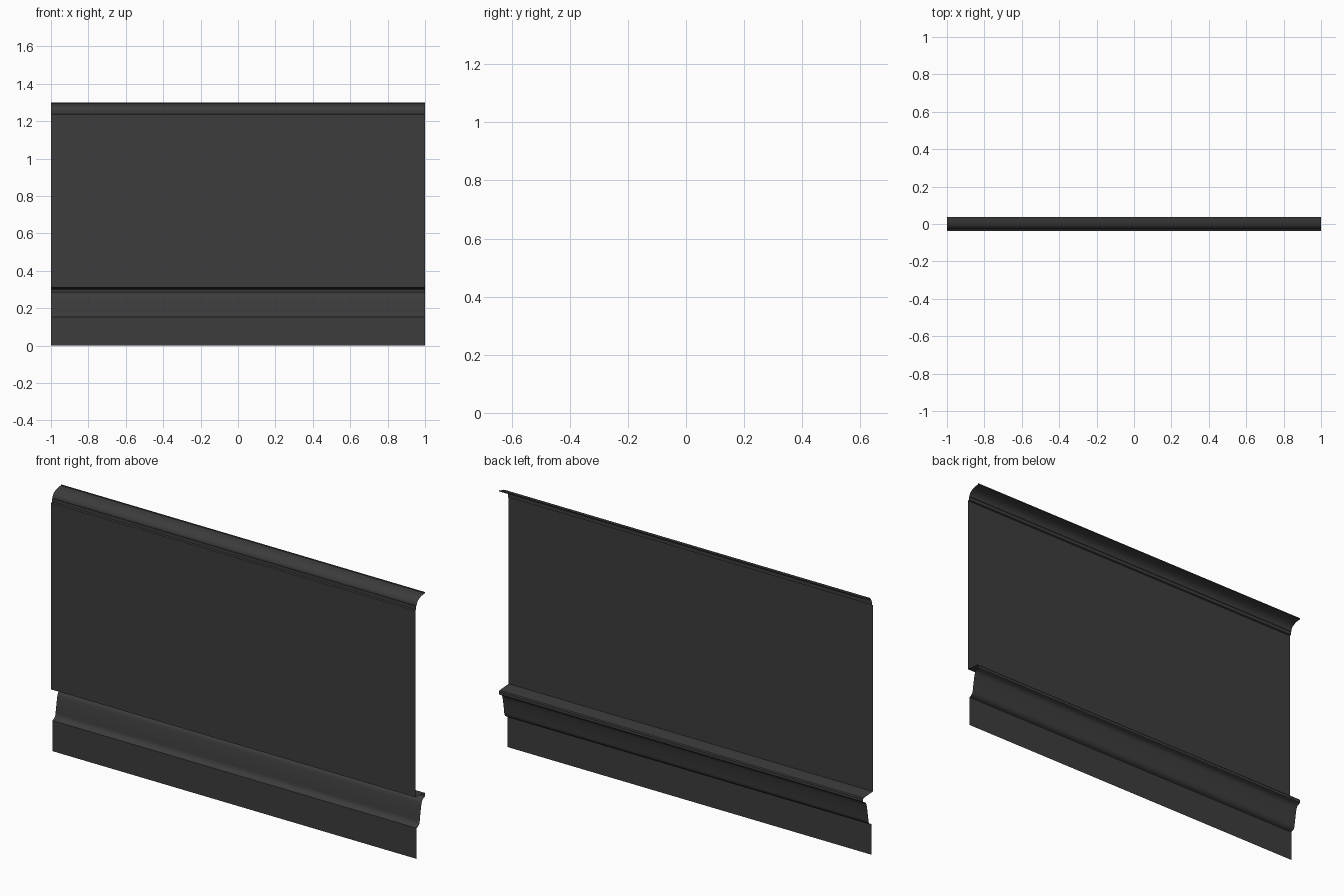
import bpy, bmesh, math

if "Cube" in bpy.data.objects:
    bpy.data.objects.remove(bpy.data.objects["Cube"])

mat = bpy.data.materials.new("dark_grey")
mat.diffuse_color = (0.045, 0.045, 0.045, 1)
mat.use_nodes = True
mat.node_tree.nodes["Principled BSDF"].inputs["Base Color"].default_value = mat.diffuse_color


def arc(cy, cz, ry, rz, a0, a1, n=6):
    """Elliptical arc in the y-z plane, angles in degrees."""
    return [(cy + ry * math.cos(math.radians(a0 + (a1 - a0) * i / n)),
             cz + rz * math.sin(math.radians(a0 + (a1 - a0) * i / n)))
            for i in range(n + 1)]


def strip(name, profile):
    """Open sheet: sweep a (y, z) profile along x, visible side facing +y."""
    bm = bmesh.new()
    left = [bm.verts.new((-1, y, z)) for y, z in profile]
    right = [bm.verts.new((1, y, z)) for y, z in profile]
    for i in range(len(profile) - 1):
        bm.faces.new((right[i], left[i], left[i + 1], right[i + 1]))
    me = bpy.data.meshes.new(name)
    bm.to_mesh(me)
    bm.free()
    me.materials.append(mat)
    ob = bpy.data.objects.new(name, me)
    bpy.context.collection.objects.link(ob)
    bpy.context.view_layer.objects.active = ob
    ob.select_set(True)
    bpy.ops.object.shade_smooth_by_angle(angle=math.radians(35))
    ob.select_set(False)


WALL, OUT = -0.037, 0.038

# Flat board at the floor
strip("baseboard", [(-0.027, 0), (-0.027, 0.152)])

# Ogee moulding with a small ledge back to the wall
strip("base_moulding",
      [(-0.027, 0.152)]
      + arc(-0.022, 0.185, 0.02, 0.03, -70, 0)
      + [(0.006, 0.235)]
      + arc(0.034, 0.25, 0.024, 0.032, 165, 95)
      + [(OUT, 0.286), (OUT, 0.3), (0.034, 0.305), (WALL, 0.31)])

# Wall panel
strip("wall_panel", [(WALL, 0.31), (WALL, 1.236)])

# Crown: small bead, cove and top lip
strip("crown_moulding",
      [(WALL, 1.236), (-0.03, 1.239), (-0.03, 1.256)]
      + arc(0.03, 1.256, 0.057, 0.037, 180, 95, 8)
      + [(OUT, 1.294), (OUT, 1.3)])
